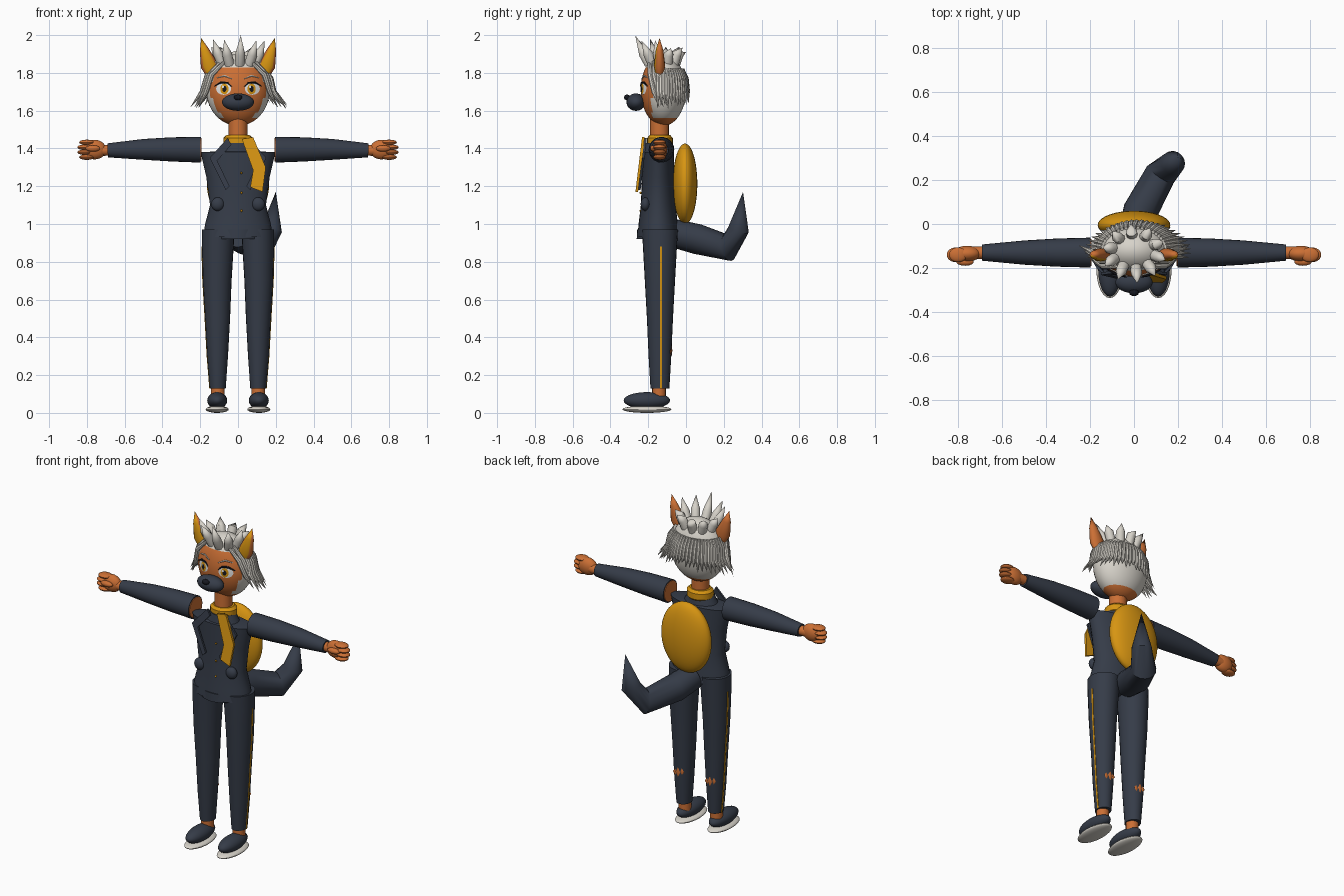
import bpy, bmesh, math
from mathutils import Vector

if "Cube" in bpy.data.objects:
    bpy.data.objects.remove(bpy.data.objects["Cube"], do_unlink=True)


def material(name, r, g, b):
    m = bpy.data.materials.new(name)
    m.use_nodes = True
    m.diffuse_color = (r, g, b, 1)
    m.node_tree.nodes["Principled BSDF"].inputs["Base Color"].default_value = (r, g, b, 1)
    return m


NAVY = material("navy cloth", 0.036, 0.045, 0.065)
FUR = material("orange fur", 0.60, 0.16, 0.035)
AMBER = material("amber", 0.68, 0.30, 0.006)
HAIR = material("pale hair", 0.68, 0.65, 0.59)
BLACK = material("eye black", 0.008, 0.009, 0.014)
WHITE = material("eye white", 0.85, 0.85, 0.85)
made = []


def finish(name, bm, *mats, rule=None):
    bmesh.ops.remove_doubles(bm, verts=bm.verts, dist=1e-5)
    bmesh.ops.recalc_face_normals(bm, faces=bm.faces)
    if rule:
        for f in bm.faces:
            f.material_index = int(rule(f.calc_center_median(), f.normal))
    mesh = bpy.data.meshes.new(name)
    bm.to_mesh(mesh)
    bm.free()
    for m in mats:
        mesh.materials.append(m)
    ob = bpy.data.objects.new(name, mesh)
    bpy.context.collection.objects.link(ob)
    made.append(ob)


def ball(name, loc, size, *mats, seg=24, rings=14, rule=None):
    bm = bmesh.new()
    bmesh.ops.create_uvsphere(bm, u_segments=seg, v_segments=rings, radius=1)
    for v in bm.verts:
        v.co = Vector(loc) + Vector(a * b for a, b in zip(v.co, size))
    finish(name, bm, *mats, rule=rule)


def tube(name, pts, radii, *mats, sides=16, ref=(0, 1, 0), rule=None):
    """Elliptical loft along a path; each radius is a number or a pair."""
    bm = bmesh.new()
    pts = [Vector(p) for p in pts]
    rings = []
    for i, p in enumerate(pts):
        t = (pts[min(i + 1, len(pts) - 1)] - pts[max(i - 1, 0)]).normalized()
        a = t.cross(Vector(ref)).normalized()
        b = a.cross(t)
        ra, rb = radii[i] if isinstance(radii[i], tuple) else (radii[i], radii[i])
        rings.append([bm.verts.new(p + a * ra * math.cos(k * math.tau / sides)
                                   + b * rb * math.sin(k * math.tau / sides))
                      for k in range(sides)])
    for lo, hi in zip(rings, rings[1:]):
        for k in range(sides):
            n = (k + 1) % sides
            bm.faces.new((lo[k], lo[n], hi[n], hi[k]))
    for ring, r in ((rings[0], radii[0]), (rings[-1], radii[-1])):
        if r != 0:
            bm.faces.new(ring)
    finish(name, bm, *mats, rule=rule)


def plate(name, outline, depth, mat, thick=0.012):
    """Flat panel from an x-z outline; depth(z) gives its slanted front."""
    bm = bmesh.new()
    front, back = ([bm.verts.new((x, depth(z) + d, z)) for x, z in outline] for d in (0, thick))
    bm.faces.new(front)
    bm.faces.new(back[::-1])
    for i in range(len(front)):
        j = (i + 1) % len(front)
        bm.faces.new((front[i], back[i], back[j], front[j]))
    finish(name, bm, mat)


# Head: pale hair shell with fur on the face and jaw
HC, HR = Vector((0, -0.12, 1.71)), Vector((0.168, 0.12, 0.19))


def on_face(x, z, lift):
    q = 1 - (x / HR.x) ** 2 - ((z - HC.z) / HR.z) ** 2
    return Vector((x, HC.y - HR.y * math.sqrt(max(q, 0)) - lift, z))


def decal(name, cx, cz, rx, rz, lift, mat):
    bm = bmesh.new()
    n = 20
    rings = [[bm.verts.new(on_face(cx + rx * k * math.cos(i * math.tau / n),
                                   cz + rz * k * math.sin(i * math.tau / n), lift))
              for i in range(n)] for k in (0.4, 0.7, 1)]
    bm.faces.new(rings[0])
    for lo, hi in zip(rings, rings[1:]):
        for i in range(n):
            j = (i + 1) % n
            bm.faces.new((lo[i], lo[j], hi[j], hi[i]))
    finish(name, bm, mat)


ball("head", HC, HR, HAIR, FUR, seg=40, rings=28,
     rule=lambda c, n: c.z < 1.56 or (c.y < -0.18 and c.z < 1.83))
ball("muzzle", (0, -0.265, 1.645), (0.085, 0.05, 0.046), NAVY)
ball("nose", (0, -0.312, 1.67), (0.022, 0.016, 0.015), BLACK)
tube("neck", [(0, -0.14, 1.38), (0, -0.14, 1.56)], [0.05, 0.05], FUR)

for s, side in ((1, "left"), (-1, "right")):
    # Eyes, lashes and brows
    decal(side + "_eye", s * 0.076, 1.716, 0.040, 0.032, 0.003, WHITE)
    decal(side + "_iris", s * 0.072, 1.715, 0.022, 0.028, 0.005, AMBER)
    decal(side + "_pupil", s * 0.072, 1.715, 0.011, 0.016, 0.007, BLACK)
    decal(side + "_glint", s * 0.072 - 0.008, 1.727, 0.006, 0.007, 0.009, WHITE)
    tube(side + "_lash", [on_face(s * x, z, 0.005) for x, z in
                          ((0.034, 1.728), (0.055, 1.748), (0.09, 1.75), (0.125, 1.73))],
         [0.002, 0.005, 0.006, 0.002], BLACK, sides=6, ref=(0, 0, 1))
    tube(side + "_brow", [on_face(s * x, z, 0.003) for x, z in
                          ((0.03, 1.768), (0.07, 1.785), (0.11, 1.775))],
         [0.002, 0.005, 0.002], HAIR, sides=6, ref=(0, 0, 1))
    # Ears with amber fronts
    tube(side + "_ear", [(s * 0.135, -0.14, 1.785), (s * 0.152, -0.14, 1.84),
                         (s * 0.178, -0.14, 1.92), (s * 0.195, -0.14, 1.985)],
         [(0.03, 0.02), (0.046, 0.03), (0.025, 0.02), 0], FUR, AMBER,
         rule=lambda c, n: n.y < -0.72)
    # Locks framing the face
    for i in range(3):
        d = i * 0.022
        tube(f"{side}_face_lock_{i}",
             [(s * (0.07 + d), -0.195 + d, 1.86), (s * (0.14 + d / 2), -0.19 + d, 1.79),
              (s * (0.168 + d / 2), -0.17 + d, 1.70), (s * (0.21 + d), -0.14 + d, 1.615)],
             [0.008, 0.014, 0.013, 0], HAIR, sides=8)

# Crown of spikes and smaller tufts at the back
for i in range(10):
    a = i * math.tau / 10 - math.pi / 2 + 0.1
    c, n = math.cos(a), math.sin(a)
    top = 1.965 - 0.035 * n - 0.02 * (i % 2)
    tube(f"hair_spike_{i}", [(0.09 * c, -0.125 + 0.07 * n, 1.845),
                             (0.115 * c, -0.13 + 0.095 * n, 1.90),
                             (0.145 * c, -0.135 + 0.135 * n, top)],
         [0.026, 0.026, 0], HAIR, sides=10)

# Dense strands draped around the back of the head
COUNT = 29
for i in range(COUNT):
    a = math.radians(-12 + 204 * i / (COUNT - 1))
    c, n = math.cos(a), math.sin(a)
    flare = 0.32 * c * c
    end = 1.65 - 0.04 * abs(c) + 0.01 * (i % 3)
    path = [(0.86, 1.82), (1.01, 1.77), (1.07, 1.70), (1.13 + flare, end)]
    tube(f"back_strand_{i}", [(HR.x * k * c + 0.012 * j / 2, HC.y + HR.y * (k - 0.5 * flare * (j > 2)) * n, z)
                              for j, (k, z) in enumerate(path)],
         [0.008, 0.013, 0.013, 0], HAIR, sides=8)

# Jacket
torso = [(0.93, 0.185, 0.110), (1.0, 0.174, 0.104), (1.1, 0.148, 0.092), (1.25, 0.168, 0.086),
         (1.38, 0.198, 0.082), (1.385, 0.10, 0.075), (1.43, 0.075, 0.065)]
tube("jacket", [(0, -0.147, z) for z, _, _ in torso], [(x, y) for _, x, y in torso], NAVY, sides=28)
tube("jacket_hem", [(0, -0.147, 0.92), (0, -0.147, 0.97)], [(0.125, 0.114), (0.125, 0.112)], NAVY, sides=28)


def chest(z):
    return -0.25 + (z - 1.2) * 0.12


lapel = [(0.055, 1.455), (0.15, 1.35), (0.065, 1.18), (0.045, 1.2), (0.11, 1.335), (0.035, 1.42)]
plate("right_lapel", [(-x, z) for x, z in lapel], chest, NAVY)
plate("left_lapel", lapel, chest, NAVY)
plate("scarf_tail", [(0.02, 1.45), (0.08, 1.46), (0.147, 1.30), (0.13, 1.17), (0.065, 1.195), (0.08, 1.285)],
      lambda z: chest(z) - 0.014, AMBER, 0.014)
tube("scarf_ring", [(0, -0.138, z) for z in (1.405, 1.42, 1.455, 1.47)],
     [(0.062, 0.055), (0.078, 0.068), (0.078, 0.068), (0.062, 0.055)], AMBER, sides=24)
for i, z in enumerate((1.27, 1.165, 1.07)):
    ball(f"button_{i}", (0.018, -0.24, z), (0.006, 0.006, 0.006), AMBER, seg=10, rings=6)

# Round backpack
ball("backpack", (0, -0.005, 1.213), (0.165, 0.065, 0.213), AMBER, seg=36, rings=24)

# Tail
tube("tail", [(0, -0.06, 0.95), (0.03, 0.06, 0.92), (0.12, 0.225, 0.875), (0.178, 0.278, 0.97), (0.2, 0.302, 1.17)],
     [0.075, 0.08, 0.072, 0.056, 0], NAVY, sides=16, ref=(1, 0, 0))

for s, side in ((1, "left"), (-1, "right")):
    ball(side + "_pocket", (s * 0.107, -0.215, 1.105), (0.035, 0.025, 0.036), NAVY)
    # Arm and fist
    tube(side + "_sleeve", [(s * x, -0.13, z) for x, z in
                            ((0.198, 1.393), (0.35, 1.395), (0.5, 1.395), (0.69, 1.39))],
         [0.068, 0.064, 0.055, 0.037], NAVY, sides=24)
    tube(side + "_shoulder", [(s * 0.194, -0.13, 1.393), (s * 0.2, -0.13, 1.393)], [0.062, 0.062], FUR)
    tube(side + "_wrist", [(s * 0.68, -0.13, 1.39), (s * 0.74, -0.132, 1.39)], [0.028, 0.03], FUR)
    ball(side + "_palm", (s * 0.76, -0.135, 1.394), (0.062, 0.036, 0.052), FUR)
    for i in range(4):
        z = 1.432 - 0.026 * i
        reach = 0.832 + 0.01 * (i in (1, 2))
        ball(f"{side}_finger_{i}", (s * (reach - 0.032), -0.14, z), (0.042, 0.034, 0.0145), FUR, seg=14, rings=10)
    ball(side + "_thumb", (s * 0.768, -0.172, 1.40), (0.04, 0.018, 0.017), FUR, seg=14, rings=10)
    # Trouser leg
    leg = [(0.13, 0.107, 0.042, 0.05), (0.3, 0.108, 0.055, 0.06), (0.5, 0.108, 0.066, 0.069),
           (0.7, 0.11, 0.076, 0.08), (0.88, 0.107, 0.084, 0.09), (0.97, 0.105, 0.086, 0.095)]
    tube(side + "_trouser", [(s * x, -0.138, z) for z, x, _, _ in leg], [(a, b) for _, _, a, b in leg], NAVY, sides=24)
    tube(side + "_side_stripe", [(s * (x + a), -0.133, z) for z, x, a, _ in leg[:-1]],
         [(0.003, 0.006)] * 5, AMBER, sides=6)
    # Torn diamonds on the calf
    for i in (-1, 0, 1):
        a = math.radians(90 + 24 * i)
        h = 0.03 if i == 0 else 0.02
        z = 0.33 + 0.006 * i
        c = Vector((s * 0.108 + 0.057 * math.cos(a), -0.138 + 0.062 * math.sin(a), z))
        tube(f"{side}_tear_{i + 1}", [c - Vector((0, 0, h)), c, c + Vector((0, 0, h))],
             [0, (0.015, 0.004), 0], FUR, sides=8)
    # Ankle and shoe
    tube(side + "_ankle", [(s * 0.107, -0.143, 0.07), (s * 0.107, -0.143, 0.14)], [0.036, 0.036], FUR)
    ball(side + "_shoe", (s * 0.11, -0.207, 0.066), (0.053, 0.123, 0.044), NAVY)
    ball(side + "_sole", (s * 0.11, -0.207, 0.019), (0.061, 0.13, 0.019), HAIR)

# Smooth shading with sharp creases kept
bpy.ops.object.select_all(action="DESELECT")
for ob in made:
    ob.select_set(True)
bpy.context.view_layer.objects.active = made[0]
bpy.ops.object.shade_smooth_by_angle(angle=math.radians(40))
